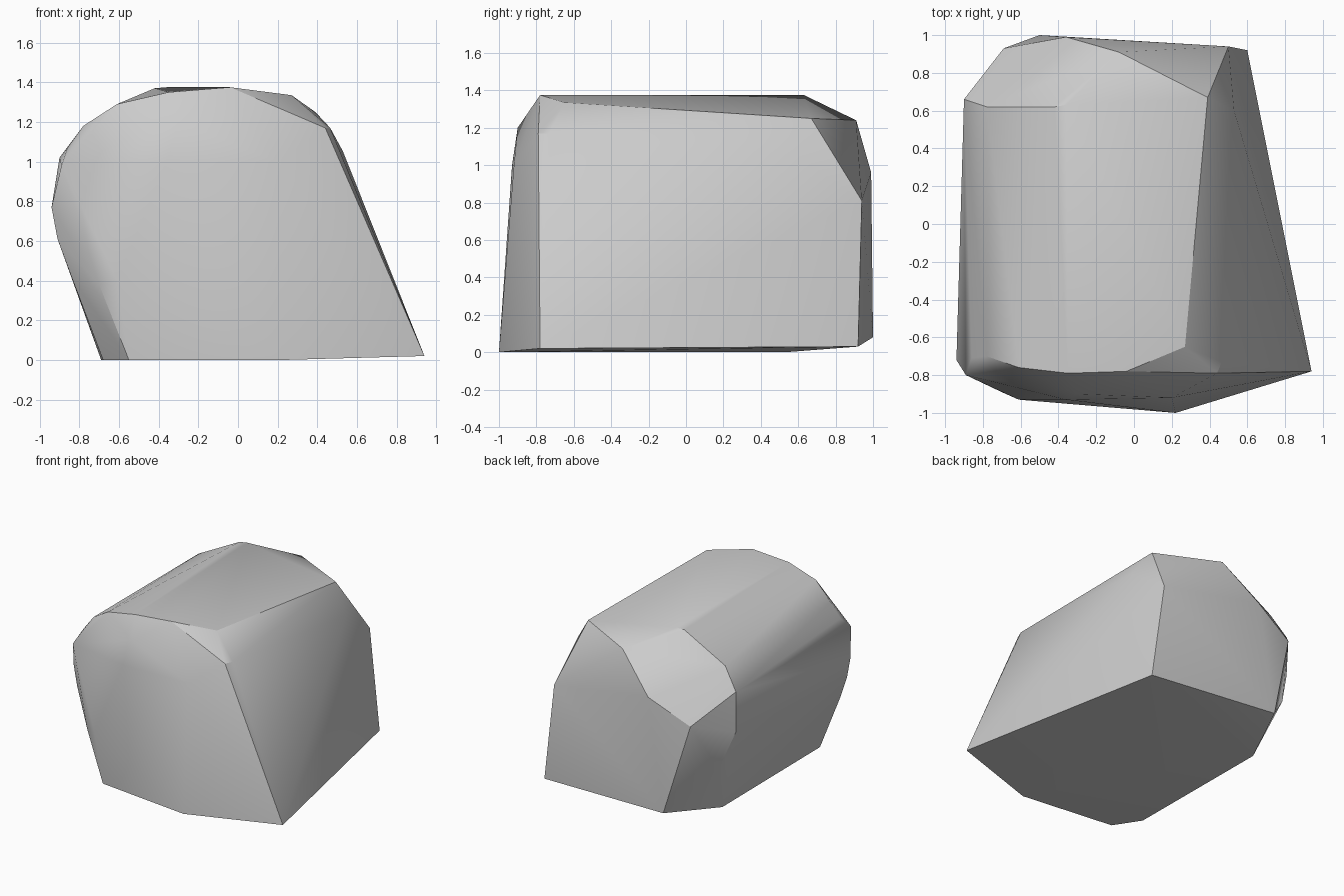
import bpy
import bmesh
import math
from mathutils import Vector

# Remove the default object only
default_cube = bpy.data.objects.get("Cube")
if default_cube:
    bpy.data.objects.remove(default_cube, do_unlink=True)


def make_material(name, colour):
    """Flat material with the same colour in viewport and render."""
    material = bpy.data.materials.new(name)
    material.use_nodes = True
    material.diffuse_color = colour
    shader = material.node_tree.nodes["Principled BSDF"]
    shader.inputs["Base Color"].default_value = colour
    return material


def make_convex_solid(name, outlines, material):
    """Wrap a taut convex skin around a set of outline corners."""
    bm = bmesh.new()
    for outline in outlines:
        for corner in outline:
            bm.verts.new(Vector(corner))
    result = bmesh.ops.convex_hull(bm, input=bm.verts[:])
    leftover = result["geom_interior"] + result["geom_unused"]
    spare = [item for item in leftover
             if isinstance(item, bmesh.types.BMVert) and item.is_valid]
    bmesh.ops.delete(bm, geom=list(set(spare)), context="VERTS")
    bmesh.ops.recalc_face_normals(bm, faces=bm.faces[:])
    mesh = bpy.data.meshes.new(name)
    bm.to_mesh(mesh)
    bm.free()
    mesh.materials.append(material)
    solid = bpy.data.objects.new(name, mesh)
    bpy.context.collection.objects.link(solid)
    return solid


# Footprint that rests on the ground, widest at the front left corner
footprint = [
    (.94, -.78, .02), (.22, -1, 0), (-.55, -.91, 0), (-.68, -.71, 0),
    (-.69, .53, 0), (-.5, 1, .08), (.6, .92, .03),
]

# Bulging lower front right corner
front_flank = [
    (-.7, -.89, .38), (-.61, -.93, .4), (-.84, -.73, .42),
    (-.91, -.72, .61), (-.94, -.72, .77), (-.89, -.8, .98),
]

# Front arch, running over the top from right to left
front_arch = [
    (-.86, -.71, 1.07), (-.78, -.7, 1.18), (-.61, -.76, 1.29),
    (-.35, -.79, 1.35), (-.04, -.78, 1.375), (.27, -.65, 1.335),
    (.465, -.73, 1.17), (.44, -.79, 1.17),
]

# Slightly swollen brow of the front face
front_brow = [(-.36, -.93, 1), (.2, -.92, 1), (-.3, -.9, 1.2)]

# Back arch and the shoulder on the left side
back_arch = [
    (-.9, .66, 1.02), (-.78, .62, 1.18), (-.42, .62, 1.37),
    (-.36, .63, 1.375), (.39, .67, 1.25), (.53, .6, 1.05),
]

# Facets closing the back end
back_cap = [
    (-.9, .66, .7), (-.8, .73, .41), (-.69, .93, .79),
    (-.36, .99, .96), (-.08, .91, 1.24), (.5, .94, .81),
]

grey = make_material("plain_grey", (0.6, 0.6, 0.6, 1))
boulder = make_convex_solid(
    "rounded_block",
    [footprint, front_flank, front_arch, front_brow, back_arch, back_cap],
    grey,
)

# Soft shading across shallow edges, crisp across strong ones
bpy.ops.object.select_all(action="DESELECT")
boulder.select_set(True)
bpy.context.view_layer.objects.active = boulder
bpy.ops.object.shade_smooth_by_angle(angle=math.radians(30))
